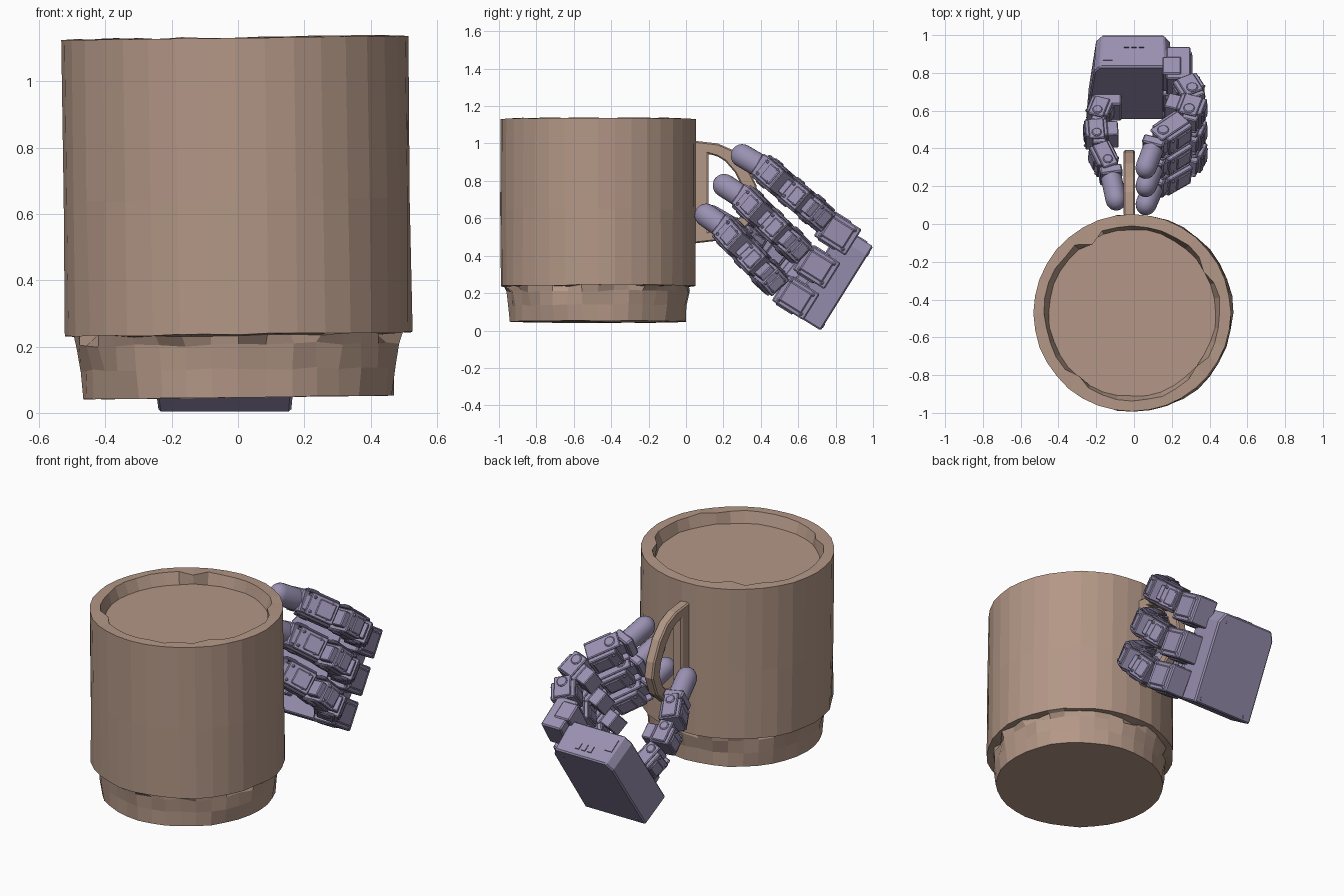
import bpy, bmesh, math, random
from mathutils import Vector, Matrix

if "Cube" in bpy.data.objects:
    bpy.data.objects.remove(bpy.data.objects["Cube"])

random.seed(4)


def material(name, rgb):
    m = bpy.data.materials.new(name)
    m.diffuse_color = (*rgb, 1)
    m.use_nodes = True
    m.node_tree.nodes["Principled BSDF"].inputs["Base Color"].default_value = m.diffuse_color
    return m


CLAY = material("clay", (0.45, 0.31, 0.24))
METAL = material("lilac_metal", (0.32, 0.28, 0.44))


def finish(name, bm, mat, bevel=0.0, smooth=None):
    bmesh.ops.recalc_face_normals(bm, faces=bm.faces)
    me = bpy.data.meshes.new(name)
    bm.to_mesh(me)
    bm.free()
    ob = bpy.data.objects.new(name, me)
    bpy.context.collection.objects.link(ob)
    me.materials.append(mat)
    if bevel:
        mod = ob.modifiers.new("bevel", 'BEVEL')
        mod.width, mod.segments = bevel, 1
        mod.limit_method, mod.angle_limit = 'ANGLE', math.radians(50)
    if smooth:
        bpy.ops.object.select_all(action='DESELECT')
        ob.select_set(True)
        bpy.context.view_layer.objects.active = ob
        bpy.ops.object.shade_smooth_by_angle(angle=math.radians(smooth))
    return ob


def box(bm, frame, at, size):
    bmesh.ops.create_cube(bm, size=1, matrix=frame @ Matrix.Translation(at) @ Matrix.Diagonal((*size, 1)))


def disc(bm, frame, at, r, depth, axis='Z', sides=12):
    turn = {'Z': Matrix(), 'Y': Matrix.Rotation(math.pi / 2, 4, 'X'), 'X': Matrix.Rotation(math.pi / 2, 4, 'Y')}[axis]
    bmesh.ops.create_cone(bm, cap_ends=True, segments=sides, radius1=r, radius2=r, depth=depth,
                          matrix=frame @ Matrix.Translation(at) @ turn)


def make_frame(origin, along, hinge):
    z = Vector(along).normalized()
    y = Vector(hinge)
    y = (y - z * y.dot(z)).normalized()
    x = y.cross(z)
    m = Matrix((x, y, z)).transposed().to_4x4()
    m.translation = origin
    return m


# mug body: lathe with chipped lower band and shallow recess
SIDES = 36
profile = [(0.468, -0.545, 0.003), (0.474, -0.46, 0.009), (0.48, -0.385, 0.012), (0.492, -0.355, 0.014),
           (0.522, -0.355, 0.005), (0.522, 0.05, 0.002), (0.522, 0.538, 0.002), (0.465, 0.54, 0.006),
           (0.442, 0.475, 0.004)]
chips = {(7, 12): 0.9, (7, 3): 0.95, (7, 23): 0.93, (7, 32): 0.96,
         (3, 20): 0.93, (3, 29): 0.93, (3, 2): 0.94, (3, 9): 0.94, (3, 34): 0.93, (3, 14): 0.94}
bm = bmesh.new()
rings = []
for n, (r, z, j) in enumerate(profile):
    ring = []
    for i in range(SIDES):
        a = 2 * math.pi * i / SIDES
        rr = (r + random.uniform(-j, j)) * chips.get((n, i), 1)
        ring.append(bm.verts.new((rr * math.cos(a), rr * math.sin(a), z + random.uniform(-j, j) * 0.5)))
    rings.append(ring)
for lo, hi in zip(rings, rings[1:]):
    for i in range(SIDES):
        k = (i + 1) % SIDES
        bm.faces.new((lo[i], lo[k], hi[k], hi[i]))
bm.faces.new(rings[0][::-1])
bm.faces.new(rings[-1])
mug = finish("mug_body", bm, CLAY)
mug.location = (-0.003, -0.471, 0.592)
mug.rotation_euler = (0, -0.013, 0)

# mug handle: D ring in the y-z plane
outer = [(0.04, 1.015), (0.17, 1.0), (0.25, 0.965), (0.32, 0.89), (0.375, 0.78), (0.392, 0.69),
         (0.35, 0.58), (0.25, 0.49), (0.04, 0.465)]
inner = [(0.12, 0.945), (0.17, 0.93), (0.21, 0.905), (0.262, 0.845), (0.305, 0.76), (0.32, 0.69),
         (0.29, 0.61), (0.225, 0.55), (0.12, 0.53)]
bm = bmesh.new()
HX = (-0.055, 0.005)
o = [[bm.verts.new((x, *p)) for p in outer] for x in HX]
n = [[bm.verts.new((x, *p)) for p in inner] for x in HX]
for i in range(len(outer)):
    k = (i + 1) % len(outer)
    for s in (0, 1):
        bm.faces.new((o[s][i], o[s][k], n[s][k], n[s][i]))
    bm.faces.new((o[0][i], o[0][k], o[1][k], o[1][i]))
    bm.faces.new((n[0][i], n[0][k], n[1][k], n[1][i]))
finish("mug_handle", bm, CLAY, bevel=0.008)

# palm: slanted slab; local x = world x, y = across the fingers, z = toward the mug
palm_frame = Matrix(((1, 0, 0, 0), (0, 0.53, -0.848, 0.72), (0, 0.848, 0.53, 0.0), (0, 0, 0, 1)))
bm = bmesh.new()
outline = [(-0.24, 0), (0.16, 0), (0.19, 0.47), (0.16, 0.53), (-0.17, 0.53), (-0.2, 0.48)]
lo = [bm.verts.new(palm_frame @ Vector((x, y, 0))) for x, y in outline]
hi = [bm.verts.new(palm_frame @ Vector((x * 1.06, y, 0.2))) for x, y in outline]
bm.faces.new(lo[::-1])
bm.faces.new(hi)
for i in range(6):
    k = (i + 1) % 6
    bm.faces.new((lo[i], lo[k], hi[k], hi[i]))
finish("palm", bm, METAL, bevel=0.008)

# palm fittings: ribs on the top edge and screws
bm = bmesh.new()
for x in (-0.04, 0.0, 0.04):
    box(bm, palm_frame, (x, 0.53, 0.06), (0.025, 0.012, 0.04))
box(bm, palm_frame, (-0.14, 0.528, 0.12), (0.05, 0.014, 0.08))
for x, y in ((-0.19, 0.03), (0.12, 0.03), (0.13, 0.48)):
    disc(bm, palm_frame, (x, y, 0), 0.012, 0.006)
finish("palm_fittings", bm, METAL)

HINGE = (0, 0.62, 0.78)


def link(bm, p, q, w, d, inner):
    """Servo housing with bracket plates, horns and screws; inner = offset of a second housing."""
    p, q = Vector(p), Vector(q)
    L = (q - p).length
    f = make_frame((p + q) / 2, q - p, HINGE)
    box(bm, f, (0, 0, -L * 0.04), (d, w * 0.86, L * 0.72))
    box(bm, f, (d * 0.1, 0, L * 0.4), (d * 0.6, w * 0.6, L * 0.3))
    if inner:
        box(bm, f, (inner * d, 0, 0), (d * 0.5, w * 0.8, L * 0.62))
    for s in (-1, 1):
        box(bm, f, (0, s * w * 0.47, 0.01), (d * 0.7, w * 0.1, L * 0.86))
        disc(bm, f, (0, s * w * 0.5, L * 0.25), d * 0.22, 0.02, 'Y')
        box(bm, f, (s * d * 0.5, 0, -L * 0.12), (d * 0.1, w * 0.62, L * 0.42))
        for t in (-1, 1):
            for u in (-1, 1):
                disc(bm, f, (u * d * 0.51, s * w * 0.28, t * L * 0.22), 0.009, 0.014, 'X', 8)


def fingertip(name, p, q, r):
    """Rounded pad, lathed along the finger direction, with a square collar."""
    p, q = Vector(p), Vector(q)
    L = (q - p).length
    f = make_frame(p, q - p, HINGE)
    bm = bmesh.new()
    prof = [(0.95, 0), (1.0, 0.02)] + [(math.cos(a), L - r + r * math.sin(a))
                                        for a in [math.pi / 2 * i / 6 for i in range(6)]]
    last = None
    for k, z in prof:
        ring = [bm.verts.new(f @ Vector((r * 0.9 * k * math.cos(t), r * k * math.sin(t), z)))
                for t in [2 * math.pi * i / 20 for i in range(20)]]
        if last:
            for i in range(20):
                j = (i + 1) % 20
                bm.faces.new((last[i], last[j], ring[j], ring[i]))
        else:
            bm.faces.new(ring[::-1])
        last = ring
    bm.faces.new(last)
    finish(name, bm, METAL, smooth=40)
    bm = bmesh.new()
    box(bm, f, (0, 0, 0.01), (r * 1.9, r * 2.1, 0.05))
    finish(name + "_collar", bm, METAL, bevel=0.008)


def finger(name, pts, w, d, side):
    bm = bmesh.new()
    for i, (a, b) in enumerate(zip(pts[:-2], pts[1:-1])):
        link(bm, a, b, w, d, side * 0.72 if i == 1 else 0)
    finish(name + "_links", bm, METAL, bevel=0.005)
    fingertip(name + "_tip", pts[-2], pts[-1], w * 0.42)


# three fingers, each shifted down along the palm, with a servo block at the root
path = [(0.26, 0.75, 0.585), (0.325, 0.65, 0.67), (0.28, 0.535, 0.765), (0.11, 0.42, 0.865), (0.045, 0.25, 0.965)]
bases = [(0.492, 0.2), (0.28, 0.2), (0.08, 0.207)]
for i in range(3):
    pts = []
    for j, (x, y, z) in enumerate(path):
        t = j / 4
        pts.append((x, y - i * (0.13 - 0.035 * t), z - i * (0.175 - 0.018 * t)))
    finger(f"finger_{i + 1}", pts, 0.148, 0.14, -1)
    bm = bmesh.new()
    u, v = bases[i]
    box(bm, palm_frame, (0.235, u, v), (0.13, 0.165, 0.2))
    box(bm, palm_frame, (0.2, u, v + 0.02), (0.1, 0.18, 0.11))
    box(bm, palm_frame, (0.3, u, v), (0.02, 0.12, 0.14))
    for a in (-0.06, 0.06):
        for b in (-0.07, 0.07):
            disc(bm, palm_frame, (0.3, u + a, v + b), 0.011, 0.014, 'X', 8)
    finish(f"finger_{i + 1}_root", bm, METAL, bevel=0.008)

# thumb on the other side of the handle
thumb = [(-0.16, 0.64, 0.27), (-0.205, 0.53, 0.36), (-0.195, 0.41, 0.45), (-0.125, 0.27, 0.53), (-0.085, 0.08, 0.64)]
finger("thumb", thumb, 0.148, 0.12, 1)
bm = bmesh.new()
box(bm, palm_frame, (-0.14, 0.17, 0.2), (0.15, 0.17, 0.12))
finish("thumb_root", bm, METAL, bevel=0.008)
